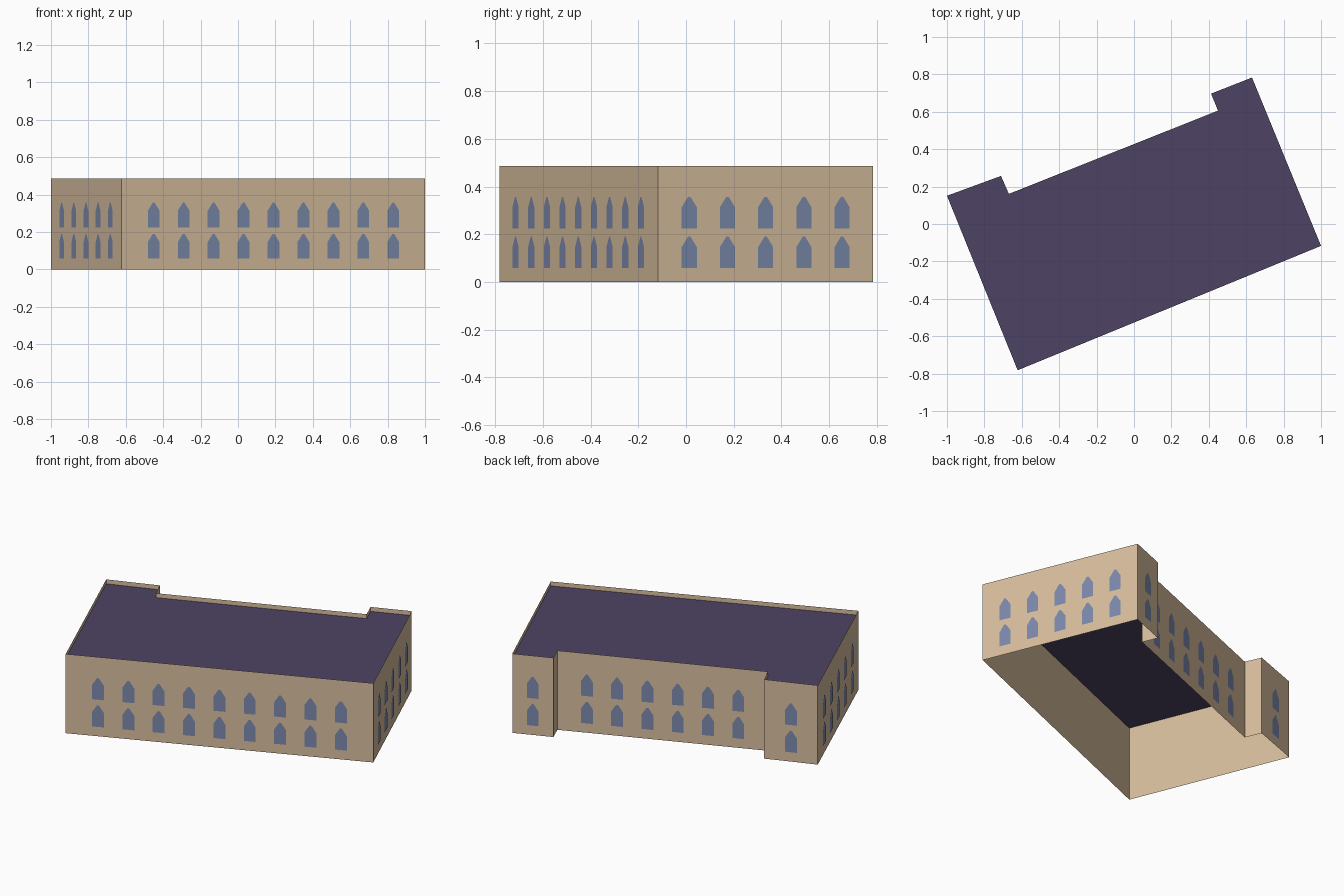
import bpy
from mathutils import Vector

cube = bpy.data.objects.get("Cube")
if cube:
    bpy.data.objects.remove(cube, do_unlink=True)

HEIGHT, ROOF_Z = 0.486, 0.459
SPACING, WIN_W, WIN_H = 0.173, 0.068, 0.132
SILLS = (0.058, 0.225)


def material(name, color):
    mat = bpy.data.materials.new(name)
    mat.use_nodes = True
    mat.diffuse_color = (*color, 1)
    mat.node_tree.nodes["Principled BSDF"].inputs["Base Color"].default_value = (*color, 1)
    return mat


def mesh_object(name, verts, faces, mat):
    mesh = bpy.data.meshes.new(name)
    mesh.from_pydata(verts, [], faces)
    mesh.materials.append(mat)
    obj = bpy.data.objects.new(name, mesh)
    bpy.context.scene.collection.objects.link(obj)
    return obj


stone = material("tan_stone", (0.68, 0.51, 0.335))
slate = material("purple_slate", (0.076, 0.056, 0.125))
glass = material("blue_glass", (0.2, 0.252, 0.41))

# Footprint, counter-clockwise, with two short wings at the back
plan = [Vector((x, y, 0)) for x, y in (
    (-0.622, -0.782), (1.0, -0.117), (0.631, 0.783), (0.412, 0.697),
    (0.449, 0.606), (-0.669, 0.161), (-0.711, 0.257), (-1.0, 0.151))]
n = len(plan)
up = Vector((0, 0, 1))

# Outer walls, open at the bottom and rising past the roof as a parapet
mesh_object("walls", plan + [p + up * HEIGHT for p in plan],
            [(i, (i + 1) % n, (i + 1) % n + n, i + n) for i in range(n)], stone)

# Flat roof
mesh_object("roof", [p + up * ROOF_Z for p in plan], [tuple(range(n))], slate)

# Pointed window outline: (across, up) as fractions of width and height
outline = [(-0.5, 0), (0.5, 0), (0.5, 0.67), (0.08, 1), (-0.08, 1), (-0.5, 0.67)]


def window_rows(name, start, end, count):
    along = (end - start).normalized()
    outward = along.cross(up)
    middle = (start + end) / 2 + outward * 0.002
    verts, faces = [], []
    for sill in SILLS:
        for k in range(count):
            centre = middle + along * SPACING * (k - (count - 1) / 2) + up * sill
            faces.append(tuple(range(len(verts), len(verts) + len(outline))))
            verts += [centre + along * u * WIN_W + up * v * WIN_H for u, v in outline]
    mesh_object(name, verts, faces, glass)


# Two storeys of windows on each main wall; the wing returns stay blank
for name, i, count in (("front_windows", 0, 9), ("east_windows", 1, 5),
                       ("east_wing_windows", 2, 1), ("back_windows", 4, 6),
                       ("west_wing_windows", 6, 1), ("west_windows", 7, 5)):
    window_rows(name, plan[i], plan[(i + 1) % n], count)
